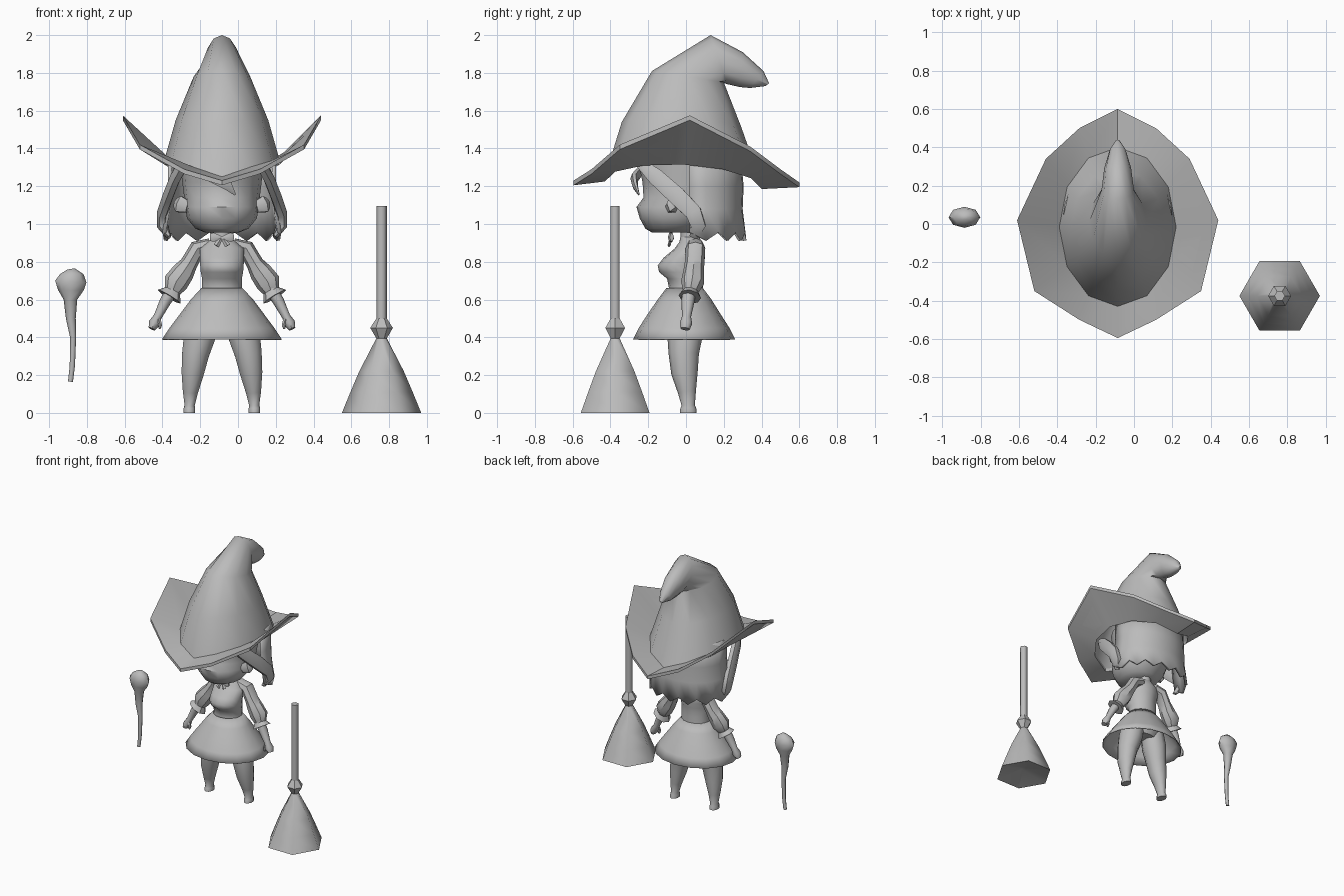
import bpy, bmesh, math
from mathutils import Vector

CX = -0.085  # centre line of the figure

mat = bpy.data.materials.new("plain_grey")
mat.diffuse_color = (0.5, 0.5, 0.5, 1)


def finish(name, bm, angle=50):
    bmesh.ops.recalc_face_normals(bm, faces=bm.faces)
    me = bpy.data.meshes.new(name)
    bm.to_mesh(me)
    bm.free()
    me.materials.append(mat)
    ob = bpy.data.objects.new(name, me)
    bpy.context.collection.objects.link(ob)
    bpy.ops.object.select_all(action='DESELECT')
    ob.select_set(True)
    bpy.context.view_layer.objects.active = ob
    bpy.ops.object.shade_smooth_by_angle(angle=math.radians(angle))
    return ob


def loft(name, rings, cap=(True, True), wrap=True, loop=False, angle=50):
    """Skin a list of equally long point rings."""
    bm = bmesh.new()
    vs = [[bm.verts.new(p) for p in r] for r in rings]
    n = len(vs[0])
    pairs = list(zip(vs, vs[1:])) + ([(vs[-1], vs[0])] if loop else [])
    for a, b in pairs:
        for i in range(n if wrap else n - 1):
            j = (i + 1) % n
            bm.faces.new((a[i], a[j], b[j], b[i]))
    if cap[0]:
        bm.faces.new(vs[0])
    if cap[1]:
        bm.faces.new(vs[-1])
    return finish(name, bm, angle)


def stack(name, sections, n=14, x=CX, cap=(True, True), turn=0, angle=50):
    """Horizontal ovals given as (z, half width, front y, back y)."""
    rings = []
    for z, w, f, b in sections:
        rings.append([(x + w * math.sin(t), (f + b) / 2 + (b - f) / 2 * math.cos(t), z)
                      for t in (turn + math.tau * i / n for i in range(n))])
    return loft(name, rings, cap, angle=angle)


def tube(name, path, n=8, s=1, ref=(0, 1, 0), angle=50):
    """Oval tube along (offset, y, z, radius along ref, radius across)."""
    pts = [Vector((CX + s * p[0], p[1], p[2])) for p in path]
    rings = []
    for i, p in enumerate(pts):
        t = (pts[min(i + 1, len(pts) - 1)] - pts[max(i - 1, 0)]).normalized()
        u = Vector(ref)
        u = (u - t * u.dot(t)).normalized()
        v = t.cross(u)
        a, b = path[i][3:]
        rings.append([p + u * a * math.cos(k) + v * b * math.sin(k)
                      for k in (math.tau * j / n for j in range(n))])
    return loft(name, rings, angle=angle)


# Hat crown: front point, back point, half width, lift of the sides
N = 12
crown = [((-.43, 1.25), (.40, 1.21), .305, .11), ((-.34, 1.54), (.29, 1.52), .245, .02),
         ((-.18, 1.81), (.20, 1.75), .15, 0), ((.13, 2.0), (.22, 1.74), .085, 0),
         ((.30, 1.91), (.285, 1.725), .07, 0), ((.41, 1.81), (.34, 1.72), .045, 0),
         ((.44, 1.745), (.42, 1.73), .012, 0)]
rings = []
for f, b, w, lift in crown:
    f, b = Vector(f), Vector(b)
    ring = []
    for i in range(N):
        t = math.tau * i / N
        m = (f + b) / 2 + (b - f) / 2 * math.cos(t)
        ring.append((CX + w * math.sin(t), m.x, m.y + lift * abs(math.sin(t))))
    rings.append(ring)
loft("hat_crown", rings, (False, True), angle=60)

# Hat brim: wide rim turned up at the sides
half = [(0, .60, 1.22), (.20, .50, 1.29), (.375, .34, 1.41), (.525, .02, 1.575),
        (.435, -.35, 1.42), (.20, -.50, 1.29), (0, -.595, 1.23)]
outer = [(CX + x, y, z) for x, y, z in half] + [(CX - x, y, z) for x, y, z in half[5:0:-1]]
drop = lambda r: [(x, y, z - .025) for x, y, z in r]
loft("hat_brim", [rings[0], outer, drop(outer), drop(rings[0])], (False, False), loop=True, angle=40)

# Head with a flat chin, small nose line and recessed eye area
stack("head", [(.955, .09, -.18, .05), (.975, .14, -.215, .10), (1.03, .185, -.245, .15),
               (1.09, .195, -.262, .2), (1.14, .20, -.225, .22), (1.22, .21, -.23, .24),
               (1.36, .22, -.26, .26)], 16)

# Back hair: half shell with a jagged hem
rows = []
for z, w, b in ((1.37, .285, .29), (1.2, .285, .305), (1.08, .295, .30), (.935, .315, .32)):
    row = []
    for i in range(15):
        t = math.pi * i / 14
        zz = z + (.022 * (-1) ** i if z < 1 else 0)
        row.append((CX + w * math.cos(t), .02 + (b - .02) * math.sin(t) ** .8, zz))
    rows.append(row)
hair = loft("back_hair", rows, (False, False), wrap=False)
mod = hair.modifiers.new("thickness", 'SOLIDIFY')
mod.thickness = .02

# Fringe tuft across the forehead
tube("fringe", [(-.10, -.25, 1.27, .02, .03), (-.03, -.275, 1.24, .02, .035),
                (.03, -.27, 1.205, .015, .03), (.07, -.25, 1.155, .005, .005)], 6)

for s, side in ((1, "right"), (-1, "left")):
    # Side lock of hair
    tube(side + "_hair_lock", [(.20, -.24, 1.32, .03, .03), (.245, -.16, 1.25, .03, .05),
                               (.285, -.05, 1.15, .03, .055), (.315, .04, 1.06, .03, .05),
                               (.315, .065, .99, .03, .045), (.28, .04, .93, .012, .025)],
         6, s, (1, 0, 0))
    # Ear
    tube(side + "_ear", [(.18, -.08, 1.09, .03, .035), (.225, -.07, 1.105, .035, .05),
                         (.24, -.05, 1.11, .02, .03)], 6, s)
    # Upper arm, puffed sleeve and flared cuff
    tube(side + "_sleeve", [(.06, .05, .89, .045, .035), (.13, .05, .87, .052, .045),
                            (.175, .045, .79, .052, .046), (.205, .04, .745, .055, .06),
                            (.245, .035, .69, .062, .066), (.262, .025, .645, .042, .045),
                            (.28, .02, .615, .06, .07)], 8, s, angle=40)
    # Forearm and mitten hand
    tube(side + "_forearm", [(.25, .02, .67, .035, .035), (.30, .01, .59, .035, .03),
                             (.34, .003, .51, .024, .022), (.358, .0, .475, .033, .03),
                             (.372, -.005, .445, .025, .018)], 8, s)
    tube(side + "_thumb", [(.335, -.01, .495, .014, .012), (.327, -.015, .465, .014, .012),
                           (.33, -.015, .445, .006, .006)], 6, s)
    # Leg tapering to a small foot
    tube(side + "_leg", [(.08, .0, .58, .09, .08), (.115, -.005, .42, .095, .09),
                         (.14, -.012, .31, .08, .075), (.155, -.008, .21, .07, .062),
                         (.167, .005, .11, .048, .042), (.171, .012, .04, .035, .028),
                         (.172, .012, .025, .042, .032), (.172, .012, 0, .045, .032)], 10, s)
    # Bow loop at the collar
    tube(side + "_bow_loop", [(.0, -.075, .925, .012, .01), (.045, -.08, .93, .016, .028),
                              (.06, -.075, .93, .012, .022)], 6, s)
    tube(side + "_bow_tail", [(.005, -.08, .925, .008, .01), (.03, -.09, .885, .008, .016)], 4, s)

# Neck, torso and hips
stack("neck", [(.87, .05, -.03, .075), (1.0, .045, -.03, .065)], 8)
stack("torso", [(.60, .115, -.10, .095), (.66, .108, -.09, .09), (.71, .108, -.10, .09),
                (.745, .115, -.142, .09), (.78, .118, -.15, .095), (.82, .12, -.12, .10),
                (.87, .12, -.06, .10), (.905, .075, -.035, .085), (.93, .05, -.03, .07)], 14)
stack("hips", [(.46, .10, -.07, .08), (.52, .17, -.10, .10), (.6, .11, -.08, .08)], 12)

# Open skirt
skirt = stack("skirt", [(.66, .11, -.105, .09), (.60, .165, -.15, .135), (.52, .225, -.205, .185),
                        (.45, .277, -.25, .23), (.39, .317, -.28, .26)], 16, cap=(False, False))
mod = skirt.modifiers.new("thickness", 'SOLIDIFY')
mod.thickness = .006


# Broom: six-sided bristles, binding and handle
def hexes(name, sections, angle):
    bx, by = .76, -.375
    stack(name, [(z, r, by - r, by + r) for z, r in sections], 6, bx, turn=math.pi / 6 * 3, angle=angle)


hexes("broom_bristles", [(.05, .02), (0, .21), (.11, .165), (.22, .118), (.40, .025)], 62)
hexes("broom_binding", [(.385, .022), (.45, .06), (.50, .028)], 40)
hexes("broom_handle", [(.48, .028), (1.095, .028)], 62)

# Wand: thin stem swelling into a knobby head
tube("wand", [(-.802, .03, .165, .012, .013), (-.792, .03, .25, .012, .014),
              (-.788, .03, .40, .016, .016), (-.80, .03, .50, .024, .026),
              (-.802, .035, .60, .034, .036), (-.80, .035, .65, .05, .068),
              (-.80, .035, .695, .055, .083), (-.795, .035, .735, .045, .062),
              (-.80, .035, .762, .015, .02)], 8)
